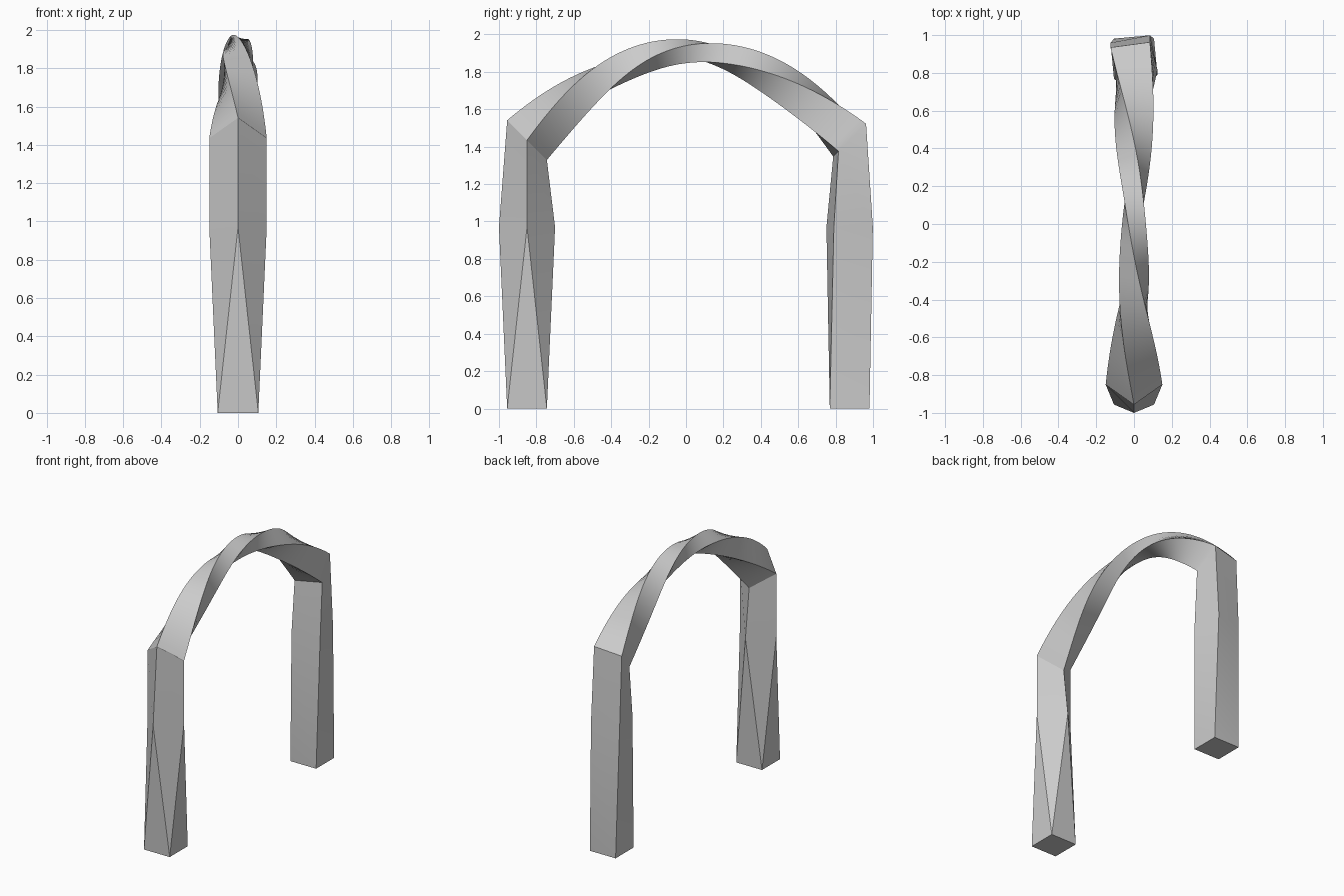
import bpy, bmesh
from math import sin, cos, radians, sqrt
from mathutils import Vector

if "Cube" in bpy.data.objects:
    bpy.data.objects.remove(bpy.data.objects["Cube"])

R = 0.15            # half diagonal of the square section
TWIST = 235.8       # total twist along the arch, degrees
N = 64              # arch segments
bm = bmesh.new()


def ring(center, normal, angle, r=R):
    """Square section: corners turn from +x towards the outward normal."""
    c, n, x = Vector(center), Vector(normal).normalized(), Vector((1, 0, 0))
    return [bm.verts.new(c + x * r * cos(radians(angle + 90 * k))
                         + n * r * sin(radians(angle + 90 * k))) for k in range(4)]


def bridge(a, b, smooth=False, diagonal=0):
    """Join two sections; diagonal 1 / 2 chooses a triangle split."""
    for k in range(4):
        j = (k + 1) % 4
        if diagonal == 1:
            polys = [(a[k], a[j], b[k]), (a[j], b[j], b[k])]
        elif diagonal == 2:
            polys = [(a[k], a[j], b[j]), (a[k], b[j], b[k])]
        else:
            polys = [(a[k], a[j], b[j], b[k])]
        for p in polys:
            bm.faces.new(p).smooth = smooth


def bezier(p, t):
    s = 1 - t
    pos = p[0]*s**3 + p[1]*3*s*s*t + p[2]*3*s*t*t + p[3]*t**3
    tan = (p[1]-p[0])*s*s + (p[2]-p[1])*2*s*t + (p[3]-p[2])*t*t
    return pos, tan


# Front leg: axis-aligned foot turning into a diamond
left_foot = ring((0, -0.85, 0), (0, -1, 0), -45)
left_knee = ring((0, -0.85, 0.97), (0, -1, 0), 0)
bridge(left_foot, left_knee, diagonal=1)

# Arch: twisted square section, thinnest at the crown
h = 0.633
path = [Vector((0, -0.85, 1.435)), Vector((0, -0.85 + h, 1.435 + h)),
        Vector((0, 0.875 - h, 1.435 + h)), Vector((0, 0.875, 1.435))]
prev = left_knee
for i in range(N + 1):
    t = i / N
    pos, tan = bezier(path, t)
    u = 2 * t - 1
    r = sqrt(0.07**2 + (R*R - 0.07**2) * u * u)
    ease = 0.65 * t + 0.35 * t * t * (3 - 2 * t)
    sec = ring(pos, (0, -tan.z, tan.y), TWIST * ease, r)
    bridge(prev, sec, smooth=i > 0)
    prev = sec

# Back leg
right_knee = ring((0, 0.875, 0.97), (0, 1, 0), TWIST)
right_foot = ring((0, 0.875, 0), (0, 1, 0), 225)
bridge(prev, right_knee)
bridge(right_knee, right_foot, diagonal=2)

# Soles
bm.faces.new(left_foot)
bm.faces.new(right_foot)
bmesh.ops.recalc_face_normals(bm, faces=bm.faces[:])

mesh = bpy.data.meshes.new("twisted_arch")
bm.to_mesh(mesh)
bm.free()
mesh.set_sharp_from_angle(angle=radians(25))
obj = bpy.data.objects.new("twisted_arch", mesh)
bpy.context.collection.objects.link(obj)
